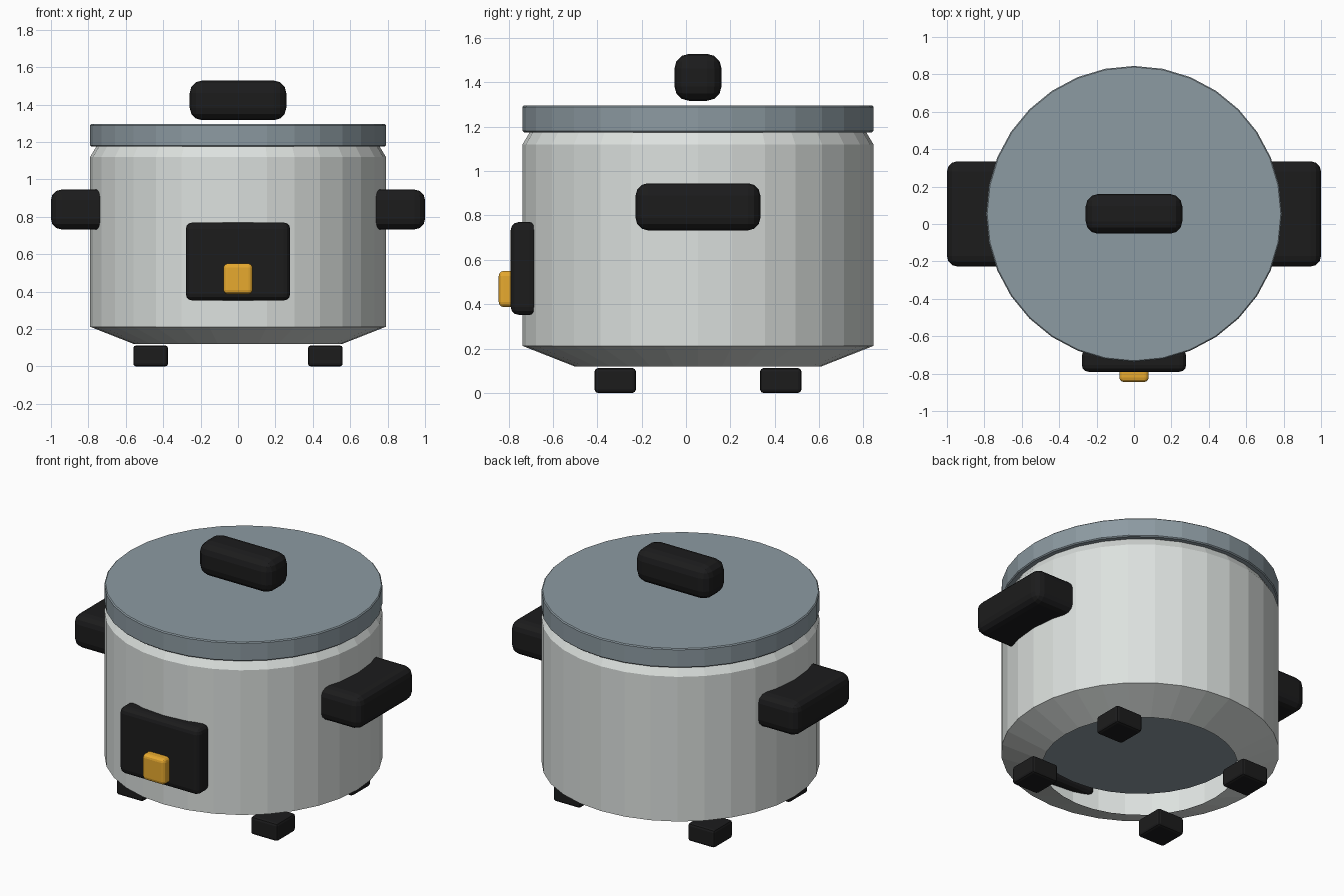
import bpy, bmesh, math

if "Cube" in bpy.data.objects:
    bpy.data.objects.remove(bpy.data.objects["Cube"])

CY = 0.054   # the pot axis sits slightly behind the origin
SIDES = 32


def material(name, r, g, b):
    m = bpy.data.materials.new(name)
    m.diffuse_color = (r, g, b, 1)
    m.use_nodes = True
    m.node_tree.nodes["Principled BSDF"].inputs["Base Color"].default_value = m.diffuse_color
    return m


steel = material("light steel", 0.72, 0.755, 0.735)
slate = material("slate grey", 0.265, 0.325, 0.36)
black = material("black plastic", 0.0115, 0.0115, 0.012)
amber = material("amber", 0.84, 0.42, 0.03)


def finish(bm, name, mat):
    bmesh.ops.recalc_face_normals(bm, faces=bm.faces)
    mesh = bpy.data.meshes.new(name)
    bm.to_mesh(mesh)
    bm.free()
    mesh.materials.append(mat)
    ob = bpy.data.objects.new(name, mesh)
    bpy.context.collection.objects.link(ob)
    return ob


def lathe(name, profile, mat):
    """Turn (radius, z) points around the pot axis; radius 0 closes the end."""
    bm = bmesh.new()
    rings = []
    for r, z in profile:
        if r == 0:
            rings.append([bm.verts.new((0, CY, z))] * SIDES)
        else:
            rings.append([bm.verts.new((r * math.cos(i * math.tau / SIDES),
                                        CY + r * math.sin(i * math.tau / SIDES), z))
                          for i in range(SIDES)])
    for a, b in zip(rings, rings[1:]):
        for i in range(SIDES):
            j = (i + 1) % SIDES
            quad = dict.fromkeys((a[i], a[j], b[j], b[i]))
            bm.faces.new(list(quad))
    return finish(bm, name, mat)


def block(name, lo, hi, bevel, mat, segments=3):
    """Rounded box between two corners."""
    bm = bmesh.new()
    bmesh.ops.create_cube(bm, size=1)
    for v in bm.verts:
        v.co = [(a + b) / 2 + c * (b - a) for a, b, c in zip(lo, hi, v.co)]
    bmesh.ops.bevel(bm, geom=bm.edges[:], offset=bevel, segments=segments,
                    profile=0.5, affect='EDGES', clamp_overlap=True)
    return finish(bm, name, mat)


# Outer shell, open underneath
lathe("body", [(0.557, 0.12), (0.791, 0.212), (0.791, 1.12), (0.755, 1.18)], steel)

# Inner pot seen through the open base
lathe("inner_pot", [(0, 0.28), (0.595, 0.28), (0.605, 0.29), (0.605, 1.175)], slate)

# Lid with a fine edge bevel, and its grip
lathe("lid", [(0, 1.175), (0.785, 1.175), (0.791, 1.181), (0.791, 1.289),
              (0.785, 1.295), (0, 1.295)], slate)
block("lid_grip", (-0.258, CY - 0.106, 1.317), (0.258, CY + 0.106, 1.528), 0.065, black)

# Side handles, sunk into the shell
for side, s in (("left", -1), ("right", 1)):
    x = sorted((0.66 * s, 1.0 * s))
    block(side + "_handle", (x[0], CY - 0.281, 0.733), (x[1], CY + 0.281, 0.945), 0.055, black)

# Control panel and switch
block("control_panel", (-0.279, -0.79, 0.352), (0.279, -0.67, 0.77), 0.036, black)
block("switch", (-0.078, -0.844, 0.387), (0.078, -0.76, 0.55), 0.022, amber)

# Four feet
for side, sx in (("left", -1), ("right", 1)):
    for end, sy in (("front", -1), ("back", 1)):
        x, y = 0.467 * sx, CY + 0.373 * sy
        block(f"{end}_{side}_foot", (x - 0.093, y - 0.093, 0), (x + 0.093, y + 0.093, 0.112),
              0.015, black, 2)
